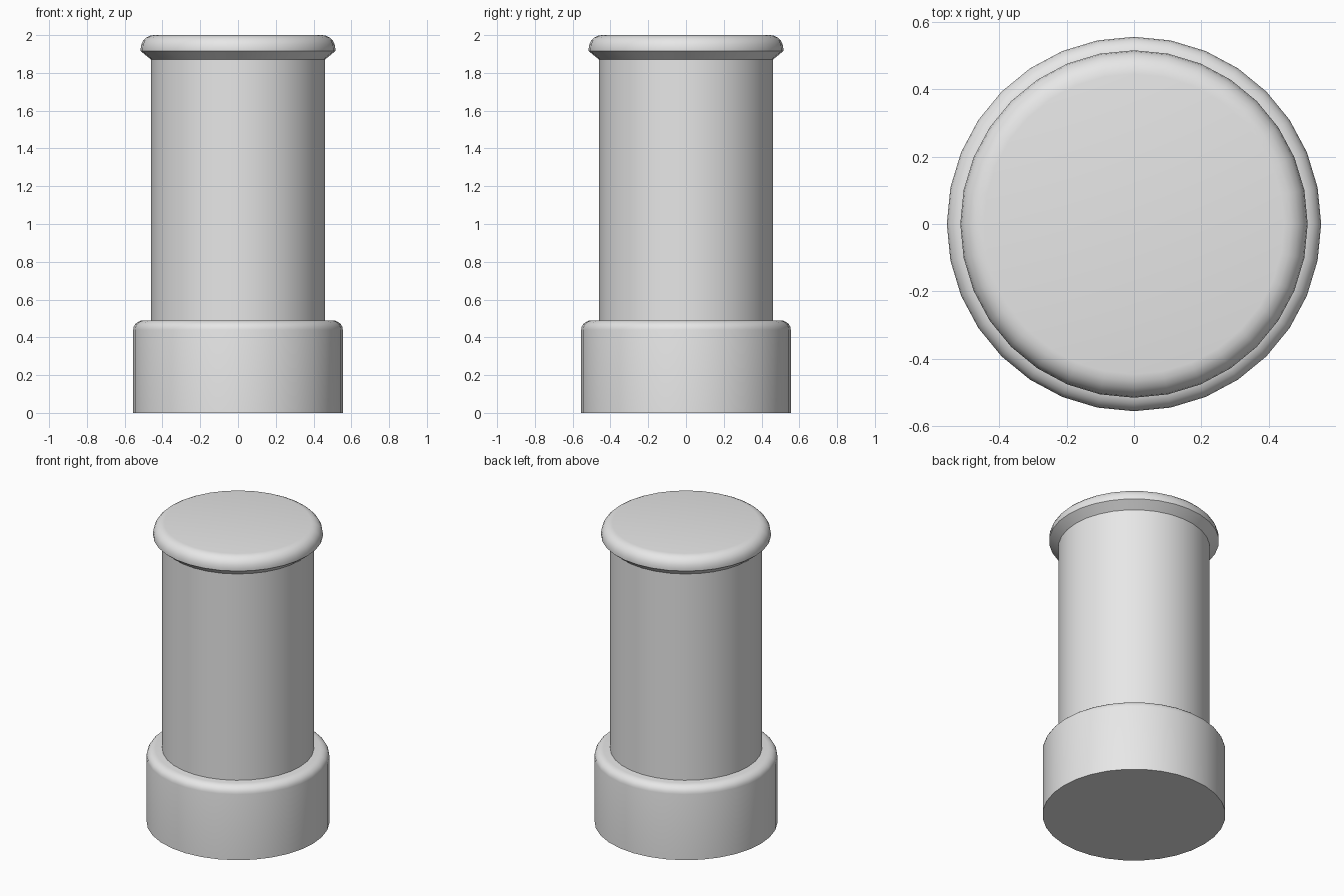
import bpy, bmesh, math

if "Cube" in bpy.data.objects:
    bpy.data.objects.remove(bpy.data.objects["Cube"])

SIDES = 32

stone = bpy.data.materials.new("light_grey")
stone.diffuse_color = (0.8, 0.8, 0.8, 1)
stone.use_nodes = True
stone.node_tree.nodes["Principled BSDF"].inputs["Base Color"].default_value = stone.diffuse_color


def rounded(radius, top, width, height, steps=5):
    """Quarter-round shoulder from the side wall up to the flat top."""
    return [(radius - width + width * math.cos(a), top - height + height * math.sin(a))
            for a in (math.pi / 2 * i / steps for i in range(steps + 1))]


def lathe(name, profile):
    """Turn an (r, z) profile about the z axis and close both ends."""
    bm = bmesh.new()
    rings = []
    for r, z in profile:
        rings.append([bm.verts.new((r * math.cos(2 * math.pi * i / SIDES),
                                    r * math.sin(2 * math.pi * i / SIDES), z))
                      for i in range(SIDES)])
    for low, high in zip(rings, rings[1:]):
        for i in range(SIDES):
            j = (i + 1) % SIDES
            bm.faces.new((low[i], low[j], high[j], high[i]))
    bm.faces.new(rings[0][::-1])
    bm.faces.new(rings[-1])
    mesh = bpy.data.meshes.new(name)
    bm.to_mesh(mesh)
    bm.free()
    mesh.materials.append(stone)
    obj = bpy.data.objects.new(name, mesh)
    bpy.context.collection.objects.link(obj)
    bpy.ops.object.select_all(action='DESELECT')
    obj.select_set(True)
    bpy.context.view_layer.objects.active = obj
    bpy.ops.object.shade_smooth_by_angle(angle=math.radians(30))
    return obj


# Wide foot with a rounded shoulder
lathe("base", [(0.555, 0.0)] + rounded(0.555, 0.49, 0.055, 0.05))

# Straight column, slightly sunk into base and cap
lathe("shaft", [(0.46, 0.47), (0.46, 1.88)])

# Flared cap with a rounded rim
lathe("cap", [(0.46, 1.87), (0.515, 1.915)] + rounded(0.515, 2.0, 0.07, 0.07))
